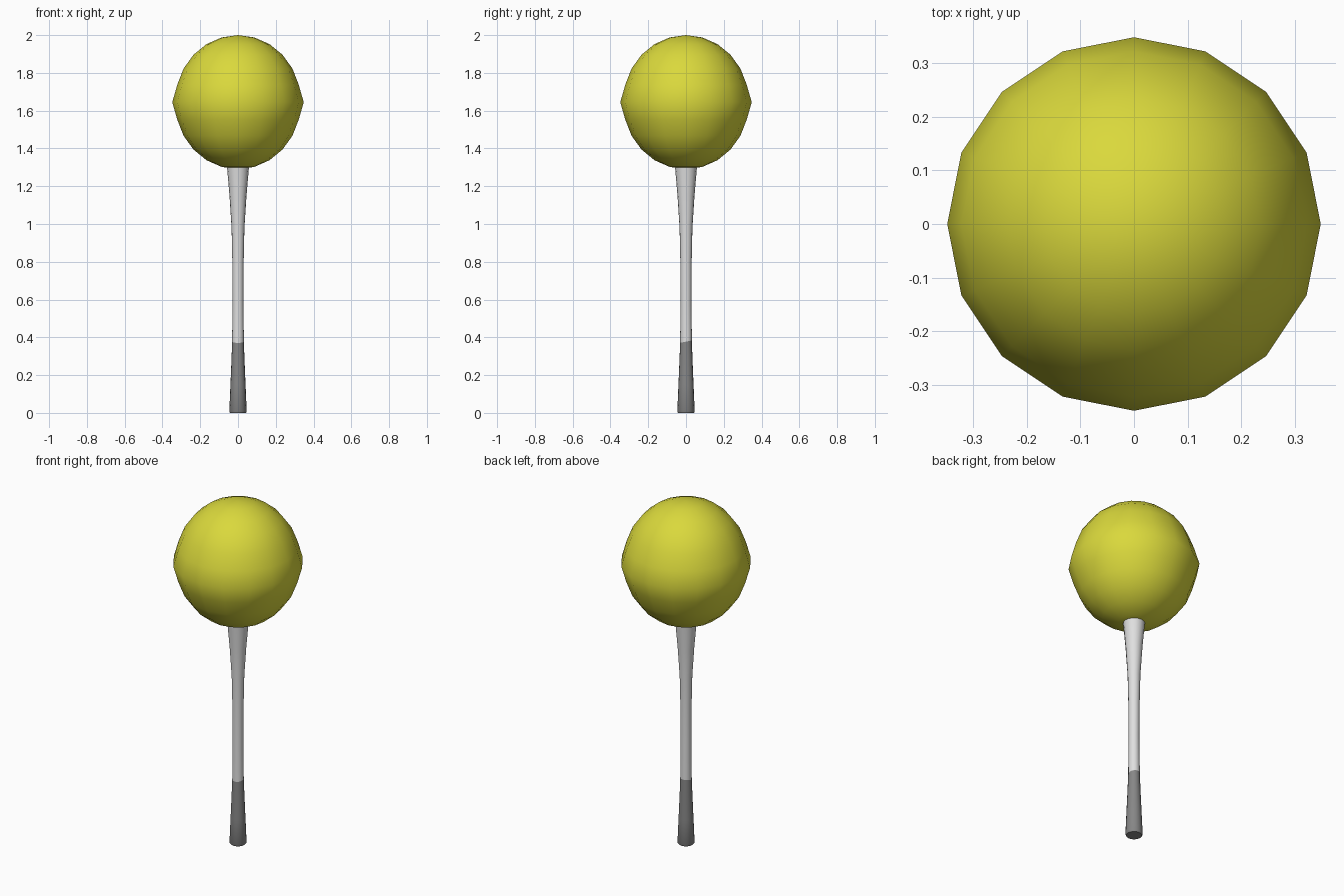
import bpy, bmesh, math

if "Cube" in bpy.data.objects:
    bpy.data.objects.remove(bpy.data.objects["Cube"])


def material(name, rgb):
    m = bpy.data.materials.new(name)
    m.diffuse_color = (*rgb, 1)
    m.use_nodes = True
    m.node_tree.nodes["Principled BSDF"].inputs["Base Color"].default_value = m.diffuse_color
    return m


def lathe(name, profile, sides, mat, angle, tilt=None):
    """Revolve (radius, z) points; tilt maps a profile index to a z slope along y."""
    tilt = tilt or {}
    bm = bmesh.new()
    rings = []
    for i, (r, z) in enumerate(profile):
        if r == 0:
            rings.append([bm.verts.new((0, 0, z))])
            continue
        ring = []
        for k in range(sides):
            a = 2 * math.pi * k / sides
            y = r * math.sin(a)
            ring.append(bm.verts.new((r * math.cos(a), y, z + tilt.get(i, 0) * y)))
        rings.append(ring)
    for lo, hi in zip(rings, rings[1:]):
        for k in range(sides):
            n = (k + 1) % sides
            vs = [lo[k % len(lo)], lo[n % len(lo)], hi[n % len(hi)], hi[k % len(hi)]]
            bm.faces.new(list(dict.fromkeys(vs)))
    bmesh.ops.recalc_face_normals(bm, faces=bm.faces)
    me = bpy.data.meshes.new(name)
    bm.to_mesh(me)
    bm.free()
    me.materials.append(mat)
    ob = bpy.data.objects.new(name, me)
    bpy.context.collection.objects.link(ob)
    bpy.ops.object.select_all(action='DESELECT')
    ob.select_set(True)
    bpy.context.view_layer.objects.active = ob
    bpy.ops.object.shade_smooth_by_angle(angle=math.radians(angle))
    return ob


yellow = material("yellow", (0.70, 0.69, 0.045))
light = material("light grey", (0.74, 0.74, 0.74))
dark = material("dark grey", (0.24, 0.24, 0.24))

# Ball head with a raised seam around its equator
mid, half, rad = 1.645, 0.355, 0.333
ball = [(0, mid - half)]
for d in range(-75, 76, 15):
    if d == 0:
        ball.append((0.348, mid))
    else:
        a = math.radians(d)
        ball.append((rad * math.cos(a), mid + half * math.sin(a)))
ball.append((0, mid + half))
lathe("ball_head", ball, 16, yellow, 60)

# Grip with a slightly slanted upper edge
lathe("grip", [(0, 0), (0.042, 0), (0.046, 0.008), (0.040, 0.15),
               (0.0345, 0.28), (0.031, 0.377), (0, 0.377)], 16, dark, 40, {5: 0.2})

# Shaft flaring up into the ball
lathe("shaft", [(0, 0.377), (0.031, 0.377), (0.029, 0.6), (0.030, 0.8), (0.034, 0.98),
                (0.045, 1.15), (0.058, 1.30), (0, 1.31)], 16, light, 40, {1: 0.2})
